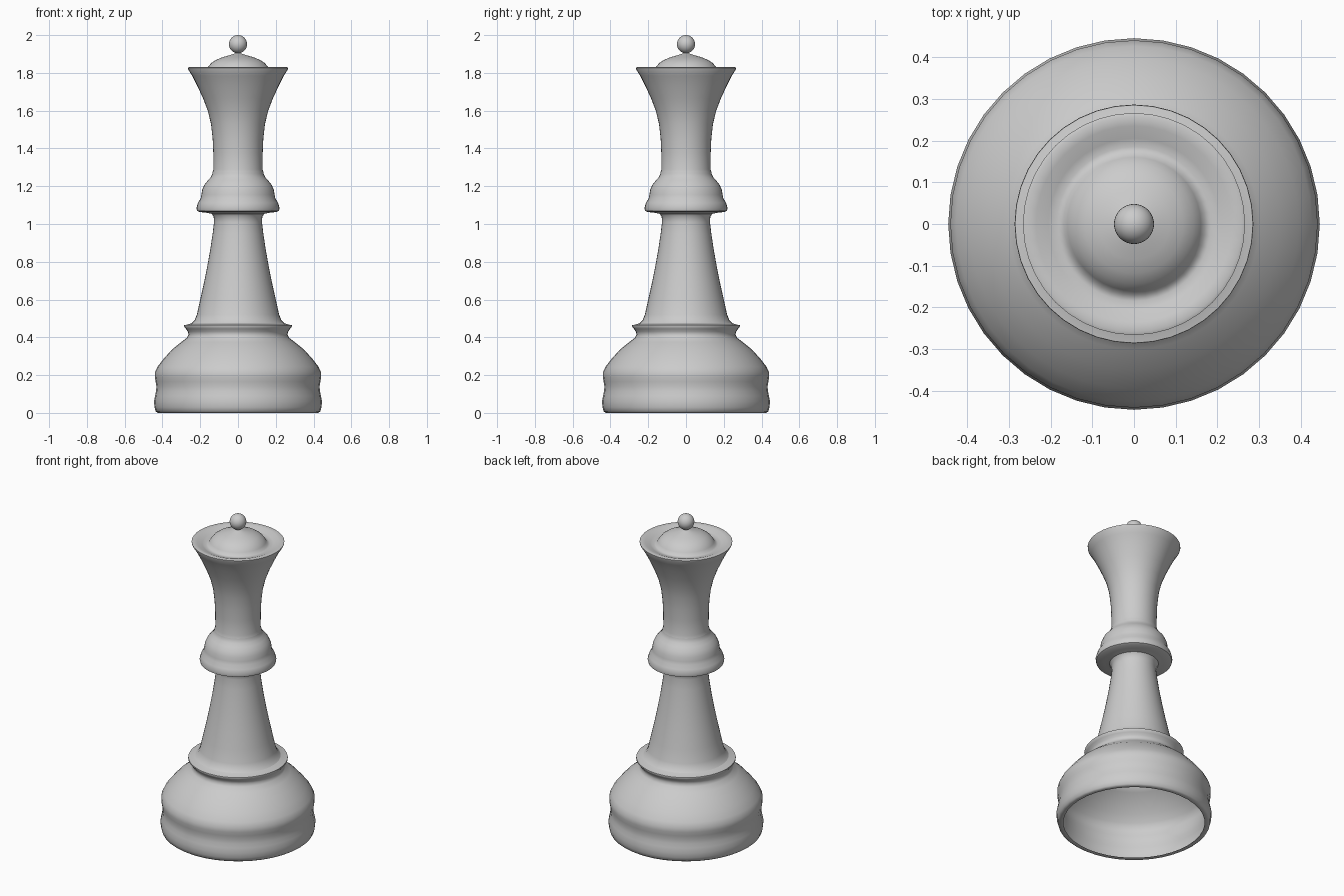
import bpy, math

if "Cube" in bpy.data.objects:
    bpy.data.objects.remove(bpy.data.objects["Cube"])

SEGMENTS = 40

mat = bpy.data.materials.new("light grey")
mat.diffuse_color = (0.6, 0.6, 0.6, 1)
mat.use_nodes = True
mat.node_tree.nodes["Principled BSDF"].inputs["Base Color"].default_value = mat.diffuse_color


def finish(obj, angle):
    obj.data.materials.append(mat)
    bpy.ops.object.select_all(action='DESELECT')
    obj.select_set(True)
    bpy.context.view_layer.objects.active = obj
    bpy.ops.object.shade_smooth_by_angle(angle=math.radians(angle))


def lathe(name, profile, angle=50):
    """Revolve (radius, height) points, listed bottom to top along the outside."""
    verts, faces, rings = [], [], []
    for r, z in profile:
        n = SEGMENTS if r > 0 else 1
        start = len(verts)
        for i in range(n):
            a = 2 * math.pi * i / SEGMENTS
            verts.append((r * math.cos(a), r * math.sin(a), z))
        rings.append([start + i % n for i in range(SEGMENTS)])
    for lo, hi in zip(rings, rings[1:]):
        for i in range(SEGMENTS):
            j = (i + 1) % SEGMENTS
            face = [lo[i], lo[j], hi[j], hi[i]]
            faces.append(list(dict.fromkeys(face)))
    mesh = bpy.data.meshes.new(name)
    mesh.from_pydata(verts, [], faces)
    obj = bpy.data.objects.new(name, mesh)
    bpy.context.collection.objects.link(obj)
    finish(obj, angle)


# Hollow base with a narrow rim underneath
lathe("base", [(.405, .004), (.425, 0), (.436, .008), (.442, .03), (.445, .06),
               (.439, .09), (.434, .115), (.432, .14), (.436, .165), (.44, .19),
               (.44, .215), (.426, .245), (.395, .285), (.35, .335), (.30, .375),
               (.27, .398), (.262, .415), (.266, .43), (.276, .445), (.286, .458),
               (.285, .464), (.265, .468), (.245, .475)])

# Tapered stem
lathe("stem", [(.245, .475), (.23, .49), (.218, .52), (.2, .6), (.18, .69),
               (.162, .78), (.146, .87), (.134, .95), (.127, 1.01),
               (.129, 1.04), (.14, 1.054)])

# Collar
lathe("collar", [(.14, 1.054), (.17, 1.06), (.205, 1.064), (.217, 1.07), (.22, 1.085),
                 (.212, 1.112), (.198, 1.135), (.194, 1.155), (.19, 1.18),
                 (.178, 1.208), (.16, 1.23), (.145, 1.247), (.137, 1.262), (.135, 1.273)])

# Flared head with a dished top and a dome
lathe("head", [(.135, 1.273), (.13, 1.29), (.131, 1.38), (.134, 1.45), (.143, 1.53),
               (.16, 1.6), (.185, 1.665), (.215, 1.73), (.243, 1.785), (.265, 1.82),
               (.266, 1.827), (.258, 1.83), (.235, 1.826), (.205, 1.814), (.185, 1.808),
               (.17, 1.812), (.16, 1.83), (.143, 1.851), (.118, 1.868), (.085, 1.882),
               (.05, 1.892), (.025, 1.9), (0, 1.908)])

# Ball finial
bpy.ops.mesh.primitive_uv_sphere_add(segments=32, ring_count=16, radius=.048,
                                     location=(0, 0, 1.952))
ball = bpy.context.object
ball.name = "ball_finial"
finish(ball, 60)
